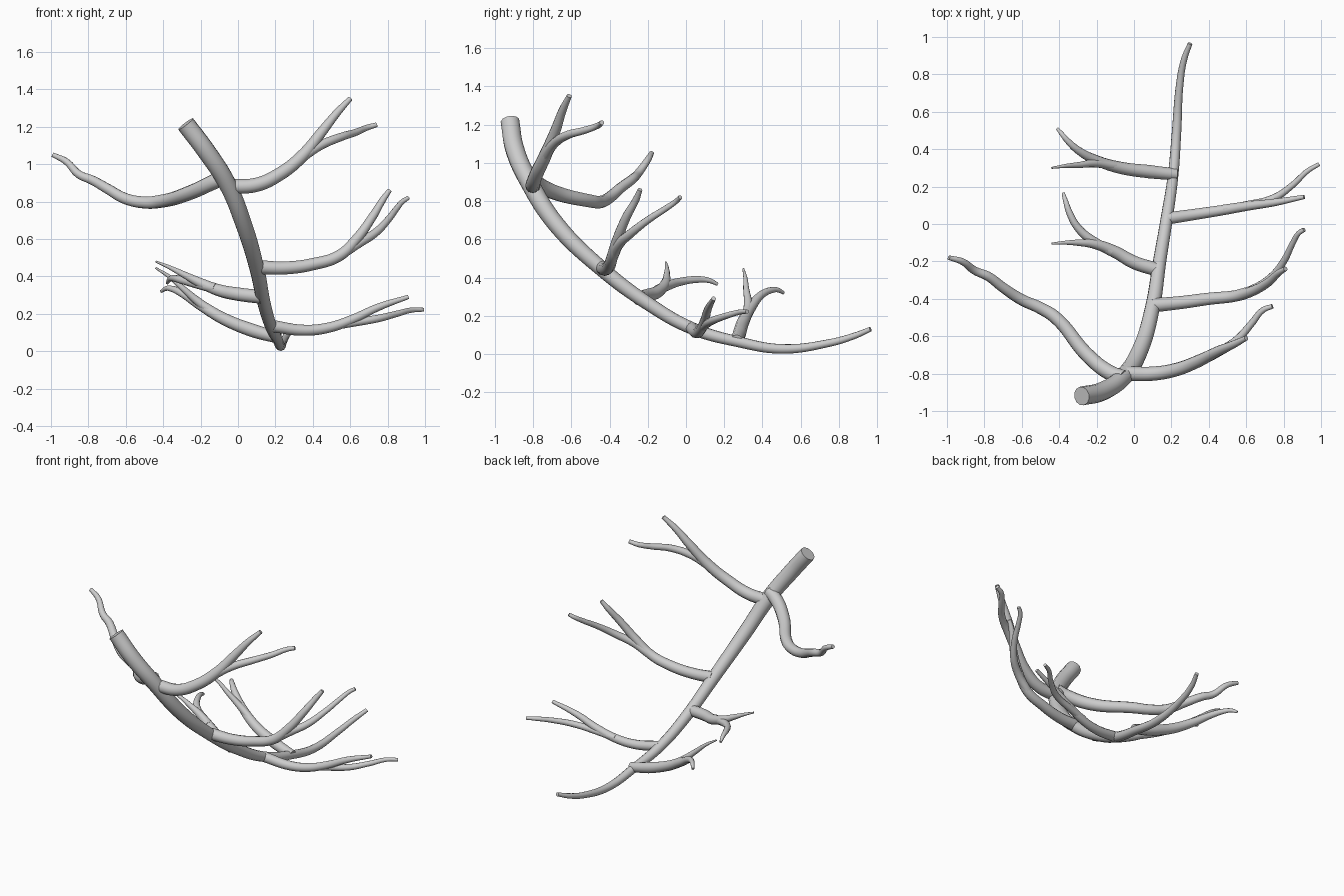
import bpy


def limb(name, pts):
    """Tapered round tube through (x, y, z, radius) points, turned into a smooth mesh."""
    cu = bpy.data.curves.new(name + "_path", 'CURVE')
    cu.dimensions = '3D'
    cu.resolution_u = 8
    cu.bevel_depth = 1.05
    cu.bevel_resolution = 4
    cu.use_fill_caps = True
    sp = cu.splines.new('BEZIER')
    sp.bezier_points.add(len(pts) - 1)
    for bp, (x, y, z, r) in zip(sp.bezier_points, pts):
        bp.co = (x, y, z)
        bp.radius = r
        bp.handle_left_type = bp.handle_right_type = 'AUTO'
    tmp = bpy.data.objects.new(name + "_tmp", cu)
    bpy.context.collection.objects.link(tmp)
    dg = bpy.context.evaluated_depsgraph_get()
    me = bpy.data.meshes.new_from_object(tmp.evaluated_get(dg))
    bpy.data.objects.remove(tmp)
    ob = bpy.data.objects.new(name, me)
    bpy.context.collection.objects.link(ob)
    bpy.ops.object.select_all(action='DESELECT')
    ob.select_set(True)
    bpy.context.view_layer.objects.active = ob
    bpy.ops.object.shade_smooth_by_angle(angle=0.9)
    return ob


# main stem, thick cut end to thin tip
limb("main_stem", [
    (-.28, -.92, 1.215, .048), (-.17, -.895, 1.07, .048), (-.06, -.82, .90, .046),
    (.03, -.68, .68, .043), (.10, -.44, .445, .038), (.137, -.2, .265, .034),
    (.175, .03, .135, .031), (.21, .27, .065, .027), (.228, .5, .027, .024),
    (.245, .75, .058, .019), (.268, .88, .095, .016), (.30, .965, .13, .012)])

# upper left branch, unforked
limb("upper_left_branch", [
    (-.06, -.82, .935, .038), (-.13, -.795, .905, .039), (-.25, -.70, .85, .037),
    (-.42, -.50, .80, .033), (-.50, -.45, .795, .031), (-.60, -.405, .815, .029),
    (-.70, -.34, .87, .026), (-.78, -.28, .915, .024), (-.85, -.25, .945, .021),
    (-.92, -.20, 1.015, .017), (-.99, -.18, 1.05, .012)])

# upper right branch and its fork
limb("upper_right_branch", [
    (-.05, -.80, .88, .038), (.10, -.80, .89, .036), (.22, -.78, .945, .034),
    (.34, -.735, 1.04, .032), (.45, -.68, 1.175, .026), (.53, -.645, 1.275, .02),
    (.60, -.61, 1.35, .013)])
limb("upper_right_fork", [
    (.33, -.74, 1.03, .028), (.44, -.69, 1.10, .024), (.55, -.62, 1.145, .021),
    (.63, -.53, 1.17, .018), (.69, -.46, 1.195, .015), (.74, -.44, 1.21, .012)])

# middle right branch and its fork
limb("middle_right_branch", [
    (.10, -.435, .45, .036), (.25, -.42, .445, .033), (.40, -.40, .465, .031),
    (.54, -.385, .51, .029), (.63, -.36, .595, .026), (.72, -.31, .72, .022),
    (.775, -.26, .81, .017), (.81, -.24, .86, .012)])
limb("middle_right_fork", [
    (.55, -.38, .515, .026), (.64, -.35, .575, .025), (.73, -.29, .63, .022),
    (.80, -.20, .70, .018), (.85, -.10, .765, .015), (.88, -.05, .80, .013),
    (.91, -.03, .82, .011)])

# lower right branch and its fork
limb("lower_right_branch", [
    (.18, .03, .135, .031), (.35, .055, .112, .028), (.48, .075, .125, .026),
    (.60, .095, .165, .024), (.75, .115, .235, .019), (.91, .145, .29, .011)])
limb("lower_right_fork", [
    (.48, .08, .13, .022), (.60, .10, .15, .021), (.75, .14, .175, .019),
    (.85, .21, .20, .016), (.93, .285, .22, .013), (.99, .32, .222, .01)])

# middle left branch and its fork
limb("middle_left_branch", [
    (.125, -.245, .29, .035), (0, -.205, .305, .034), (-.10, -.15, .325, .031),
    (-.20, -.11, .365, .025), (-.30, -.10, .415, .016), (-.37, -.10, .45, .01),
    (-.44, -.105, .48, .005)])
limb("middle_left_fork", [
    (-.12, -.145, .335, .027), (-.22, -.09, .36, .024), (-.30, -.02, .38, .02),
    (-.345, .06, .39, .017), (-.365, .12, .385, .013), (-.378, .165, .365, .008)])

# lower left branch and its fork
limb("lower_left_branch", [
    (.225, .265, .07, .03), (.08, .28, .11, .034), (-.07, .30, .17, .031),
    (-.20, .34, .245, .026), (-.30, .395, .31, .02), (-.36, .45, .335, .015),
    (-.385, .48, .335, .012), (-.41, .51, .32, .008)])
limb("lower_left_fork", [
    (-.10, .31, .19, .025), (-.20, .325, .255, .022), (-.30, .315, .34, .015),
    (-.37, .31, .40, .01), (-.44, .30, .445, .005)])
